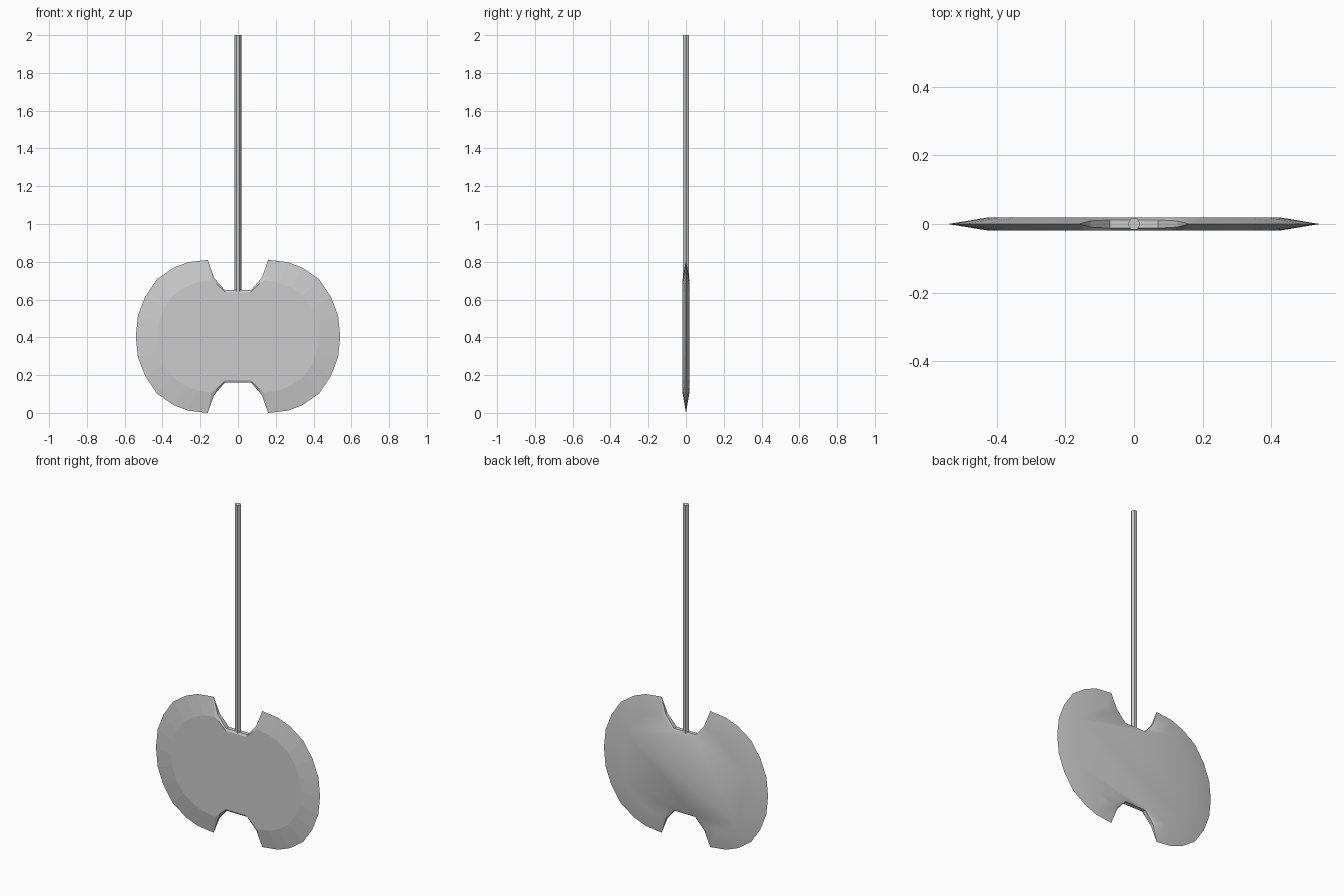
import bpy, bmesh

if "Cube" in bpy.data.objects:
    bpy.data.objects.remove(bpy.data.objects["Cube"])

HALF_T = 0.0185   # half thickness of the axe head
MID_Z = 0.405     # height of the head's centre

# quarter outline: rim x, rim dz, rim half thickness, inner x, inner dz
QUARTER = [
    (0.070, 0.245, 0.012, 0.065, 0.233),
    (0.127, 0.312, 0.009, 0.112, 0.277),
    (0.160, 0.405, 0.000, 0.140, 0.297),
    (0.265, 0.393, 0.000, 0.218, 0.285),
    (0.342, 0.363, 0.000, 0.277, 0.262),
    (0.430, 0.302, 0.000, 0.345, 0.215),
    (0.492, 0.209, 0.000, 0.392, 0.148),
    (0.530, 0.110, 0.000, 0.418, 0.078),
    (0.541, 0.000, 0.000, 0.428, 0.000),
]


def finish(bm, name):
    bmesh.ops.recalc_face_normals(bm, faces=bm.faces)
    mesh = bpy.data.meshes.new(name)
    bm.to_mesh(mesh)
    bm.free()
    obj = bpy.data.objects.new(name, mesh)
    bpy.context.collection.objects.link(obj)
    return obj


# double-bladed head: mirror the quarter into a closed ring
right = QUARTER + [(x, -z, h, ix, -iz) for x, z, h, ix, iz in QUARTER[-2::-1]]
ring = right + [(-x, z, h, -ix, iz) for x, z, h, ix, iz in reversed(right)]

bm = bmesh.new()
layers = [
    [bm.verts.new((ix, -HALF_T, MID_Z + iz)) for x, z, h, ix, iz in ring],
    [bm.verts.new((x, -h, MID_Z + z)) for x, z, h, ix, iz in ring],
    [bm.verts.new((x, h, MID_Z + z)) for x, z, h, ix, iz in ring],
    [bm.verts.new((ix, HALF_T, MID_Z + iz)) for x, z, h, ix, iz in ring],
]
n = len(ring)
for a, b in zip(layers, layers[1:]):
    for i in range(n):
        j = (i + 1) % n
        bm.faces.new((a[i], a[j], b[j], b[i]))
bm.faces.new(layers[0])
bm.faces.new(layers[3])
bmesh.ops.remove_doubles(bm, verts=bm.verts, dist=1e-5)

# back is softly shaded, front keeps its crisp ground bevel
for f in bm.faces:
    f.smooth = f.calc_center_median().y > 0.003
for e in bm.edges:
    e.smooth = any(v.co.y > 0.015 for v in e.verts)
finish(bm, "axe_head")

# six-sided shaft
bm = bmesh.new()
bmesh.ops.create_cone(bm, cap_ends=True, segments=6, radius1=0.0185,
                      radius2=0.0185, depth=1.38)
# put two corners on the x axis
corner = max(bm.verts, key=lambda v: v.co.x)
if abs(corner.co.y) > 1e-4:
    for v in bm.verts:
        v.co.x, v.co.y = v.co.y, -v.co.x
bmesh.ops.translate(bm, verts=bm.verts, vec=(0, 0, 1.31))
finish(bm, "shaft")
